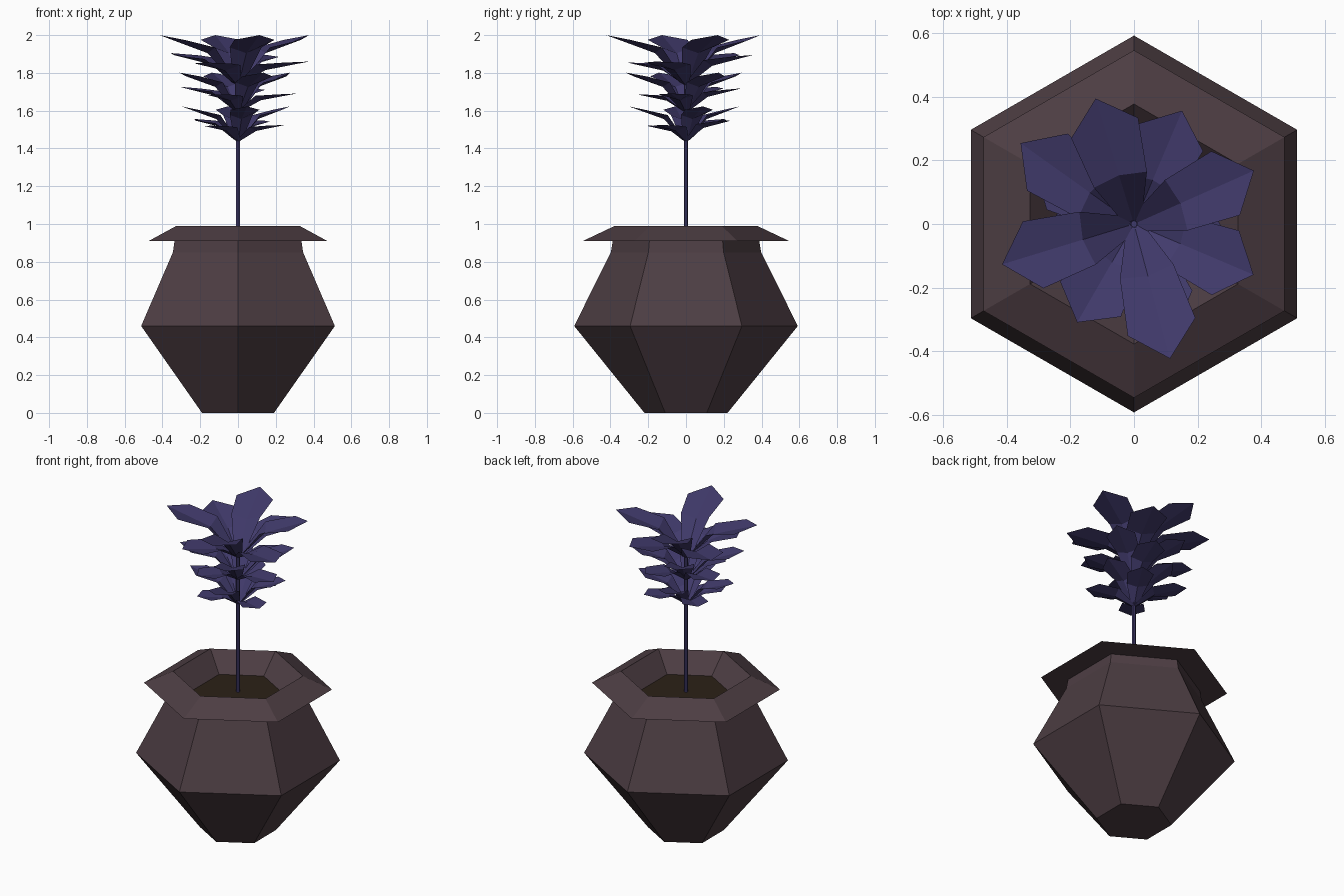
import bpy
from math import sin, cos, pi, radians

if "Cube" in bpy.data.objects:
    bpy.data.objects.remove(bpy.data.objects["Cube"])


def material(name, rgb):
    m = bpy.data.materials.new(name)
    m.diffuse_color = (*rgb, 1)
    m.use_nodes = True
    m.node_tree.nodes["Principled BSDF"].inputs["Base Color"].default_value = m.diffuse_color
    return m


def make(name, verts, faces, mat):
    me = bpy.data.meshes.new(name)
    me.from_pydata(verts, [], faces)
    me.materials.append(mat)
    me.update()
    ob = bpy.data.objects.new(name, me)
    bpy.context.collection.objects.link(ob)
    return ob


def lathe(name, profile, sides, mat, cap_start=False, cap_end=False):
    verts = [(r * cos(pi / 2 + 2 * pi * k / sides), r * sin(pi / 2 + 2 * pi * k / sides), z)
             for r, z in profile for k in range(sides)]
    faces = []
    for i in range(len(profile) - 1):
        for k in range(sides):
            a, b = i * sides + k, i * sides + (k + 1) % sides
            faces.append((a, b, b + sides, a + sides))
    if cap_start:
        faces.append(tuple(reversed(range(sides))))
    if cap_end:
        n = (len(profile) - 1) * sides
        faces.append(tuple(range(n, n + sides)))
    return make(name, verts, faces, mat)


clay = material("clay", (0.074, 0.047, 0.056))
earth = material("earth", (0.024, 0.015, 0.008))
purple = material("purple_leaf", (0.053, 0.043, 0.150))

# Hexagonal pot with flared rim and sloping inner wall
lathe("pot", [(0.22, 0), (0.592, 0.46), (0.398, 0.85), (0.388, 0.91),
              (0.546, 0.91), (0.377, 0.99), (0.26, 0.875)], 6, clay, cap_start=True)
lathe("soil", [(0.262, 0.874), (0.26, 0.875)], 6, earth, cap_end=True)

# Thin stem
lathe("stem", [(0.011, 0.86), (0.011, 1.75)], 6, purple, cap_end=True)

# Leaf: steep inner part, flatter outer part, creased along the midrib
# along, across, height as a fraction of the tip rise, lift above the midrib
LEAF = [(0.01, 0, 0.0, 0), (0.165, 0, 0.64, 0),
        (0.15, 0.087, 0.64, 0.03), (0.15, -0.087, 0.64, 0.03),
        (0.325, 0.11, 0.86, 0.012), (0.325, -0.11, 0.86, 0.012), (0.425, 0, 1.0, 0),
        (0.015, 0.03, 0.0, 0.015), (0.015, -0.03, 0.0, 0.015)]
LEAF_FACES = [(0, 1, 2, 7), (0, 8, 3, 1), (1, 6, 4, 2), (1, 3, 5, 6)]

# Direction, length factor, tip rise of each leaf in a whorl (steep and shallow alternate)
WHORL = [(107, 0.97, 0.265), (67, 0.91, 0.16), (24, 0.97, 0.265), (-23, 0.96, 0.125),
         (-75, 1.03, 0.265), (-120, 0.84, 0.12), (197, 1.02, 0.265), (144.5, 1.03, 0.17)]


def whorl(name, base_z, scale, turn):
    verts, faces = [], []
    for ang, length, rise in WHORL:
        t, n = radians(ang + turn), len(verts)
        for u, v, h, lift in LEAF:
            u, v = u * length * scale, v * scale
            verts.append((u * cos(t) - v * sin(t), u * sin(t) + v * cos(t),
                          base_z + (h * rise + lift) * scale))
        faces += [tuple(n + i for i in f) for f in LEAF_FACES]
    make(name, verts, faces, purple)


# Three tiers of leaves, shrinking downwards
whorl("top_leaves", 1.735, 1.0, 0)
whorl("middle_leaves", 1.592, 0.79, 8)
whorl("bottom_leaves", 1.437, 0.70, -6)
